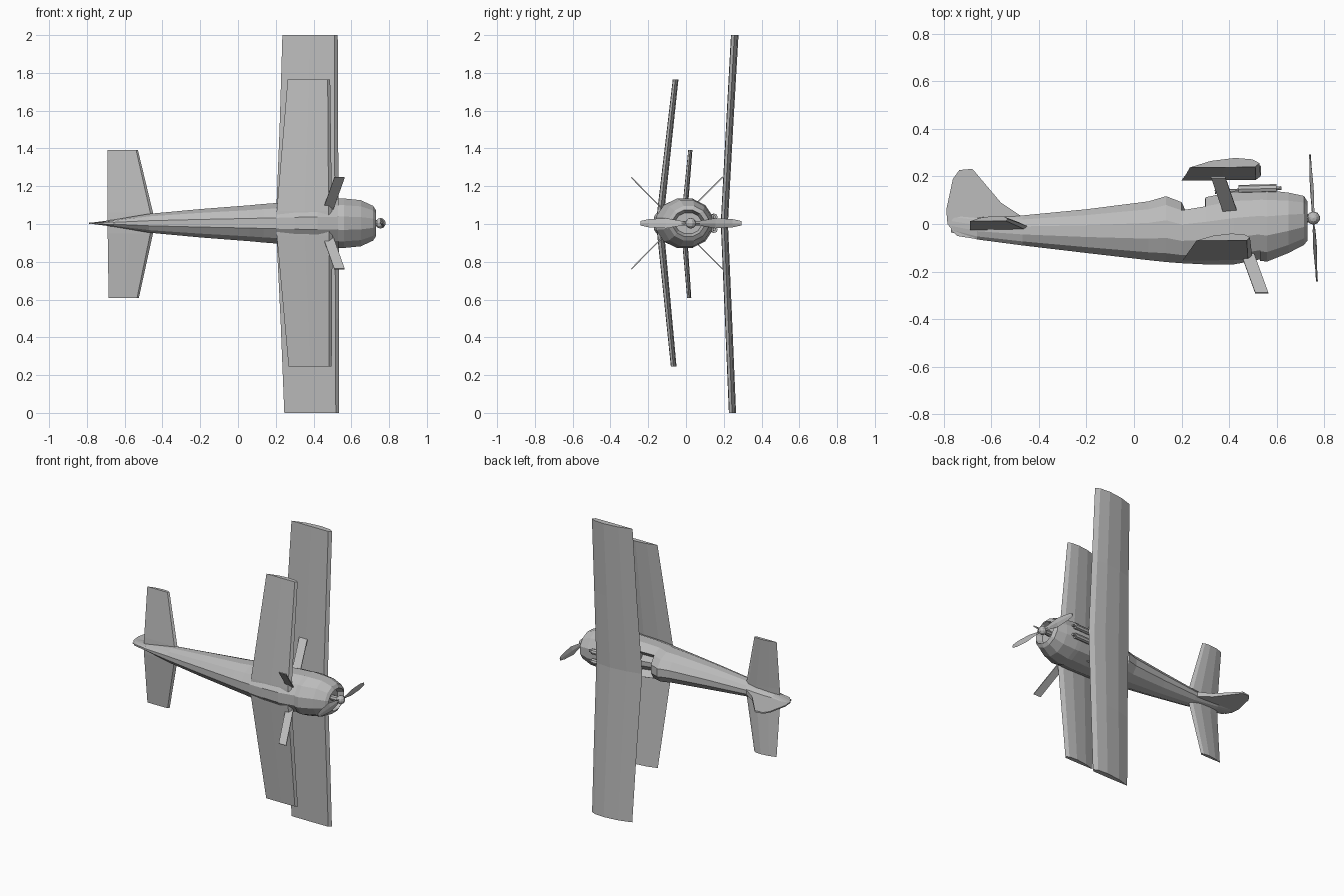
import bpy, bmesh, math
from mathutils import Vector

old = bpy.data.objects.get("Cube")
if old:
    bpy.data.objects.remove(old, do_unlink=True)

grey = bpy.data.materials.new("plain_grey")
grey.use_nodes = True
COLOUR = (0.5, 0.5, 0.5, 1)
grey.diffuse_color = COLOUR
grey.node_tree.nodes["Principled BSDF"].inputs["Base Color"].default_value = COLOUR

MID = 1.004  # height of the aircraft's plane of symmetry


def finish(name, bm):
    bmesh.ops.recalc_face_normals(bm, faces=bm.faces)
    mesh = bpy.data.meshes.new(name)
    bm.to_mesh(mesh)
    bm.free()
    mesh.materials.append(grey)
    obj = bpy.data.objects.new(name, mesh)
    bpy.context.collection.objects.link(obj)
    return obj


def loft(rings):
    """Skin a list of equal-length point rings and cap both ends."""
    bm = bmesh.new()
    rows = [[bm.verts.new(p) for p in ring] for ring in rings]
    n = len(rows[0])
    for a, b in zip(rows, rows[1:]):
        for i in range(n):
            j = (i + 1) % n
            bm.faces.new((a[i], a[j], b[j], b[i]))
    caps = [bm.faces.new(rows[0]), bm.faces.new(rows[-1])]
    bmesh.ops.recalc_face_normals(bm, faces=bm.faces)
    return bm, caps


# Fuselage: twelve-sided sections given as x, belly, deck, half width
def body_ring(x, low, high, half):
    pts = []
    for i in range(12):
        a = math.radians(15 + 30 * i)
        k = 1 / math.cos(math.radians(15))
        y = (low + high) / 2 + (high - low) / 2 * k * math.cos(a)
        pts.append((x, y, MID + half * k * math.sin(a)))
    return pts


stations = [(-.77, -.035, .04, .004), (-.66, -.065, .03, .018),
            (-.47, -.09, .036, .05), (-.2, -.122, .062, .075),
            (.06, -.152, .095, .095), (.135, -.16, .117, .102),
            (.2, -.165, .092, .107), (.3, -.17, .112, .117),
            (.42, -.17, .138, .126), (.535, -.148, .14, .128)]
bm, caps = loft([body_ring(*s) for s in stations])
# Sunken cockpit in the deck
deck = [f for f in bm.faces
        if .2 < f.calc_center_median().x < .3 and f.normal.y > .8]
bmesh.ops.inset_region(bm, faces=deck, thickness=.012, depth=-.05)
finish("fuselage", bm)

# Engine cowling with a recessed intake
cowl = [(.53, -.155, .142, .131), (.56, -.158, .142, .131),
        (.65, -.122, .132, .122), (.715, -.088, .118, .092),
        (.73, -.07, .095, .07)]
bm, caps = loft([body_ring(*s) for s in cowl])
bmesh.ops.inset_region(bm, faces=[caps[1]], thickness=.015)
bmesh.ops.translate(bm, vec=(-.04, 0, 0), verts=caps[1].verts)
finish("cowling", bm)

# Wings and tailplane share one flat-bottomed aerofoil, trailing edge first
AEROFOIL = [(0, 0), (.3, .68), (.65, 1), (.9, .85), (1, .45), (.94, .05), (.5, 0)]


def wing(name, sections):
    """Each section is z, trailing x, leading x, base y, thickness."""
    rings = [[(t + u * (l - t), y + v * h, z) for u, v in AEROFOIL]
             for z, t, l, y, h in sections]
    return finish(name, loft(rings)[0])


wing("upper_wing", [(0, .245, .535, .227, .038), (.5, .225, .535, .206, .038),
                    (MID, .2, .533, .184, .038), (1.5, .22, .53, .211, .038),
                    (2, .235, .528, .238, .04)])
wing("lower_wing", [(.245, .268, .496, -.08, .03), (.94, .205, .5, -.152, .038),
                    (MID, .2, .5, -.157, .038),
                    (1.07, .205, .497, -.152, .038), (1.765, .263, .488, -.07, .03)])
wing("tailplane", [(.608, -.685, -.525, .006, .022), (.95, -.69, -.45, -.024, .03),
                   (MID, -.69, -.44, -.026, .03),
                   (1.06, -.69, -.45, -.022, .03), (1.392, -.69, -.53, .012, .022)])

# Fin and rudder: a thin outline that narrows towards the trailing edge
outline = [(-.47, .03), (-.56, .09), (-.68, .232), (-.735, .227), (-.762, .19),
           (-.79, .06), (-.785, .0), (-.745, -.05), (-.66, -.064)]
rings = []
for side in (-1, 1):
    rings.append([(x, y, MID + side * max(.004, .016 * (x + .79) / .3))
                  for x, y in outline])
finish("fin_and_rudder", loft(rings)[0])


# Flat struts, leaning forward and mirrored about the symmetry plane
def strut(name, top, bottom, chord):
    for label, side in (("left", 1), ("right", -1)):
        bm = bmesh.new()
        corners = []
        for (x, y, out), step in ((top, 0), (top, chord),
                                  (bottom, chord), (bottom, 0)):
            corners.append(bm.verts.new((x + step, y, MID + side * out)))
        bm.faces.new(corners)
        obj = finish(label + "_" + name, bm)
        mod = obj.modifiers.new("thickness", "SOLIDIFY")
        mod.thickness = .006
        mod.offset = 0


strut("cabane_strut", (.325, .195, .245), (.375, .05, .1), .06)
strut("gear_leg", (.45, -.125, .075), (.51, -.29, .243), .055)


# Deck guns: a receiver and a thinner barrel on each side of the centre
def rod(name, start, end, radius, sides=8):
    start, end = Vector(start), Vector(end)
    bm = bmesh.new()
    axis = end - start
    bmesh.ops.create_cone(bm, cap_ends=True, segments=sides, radius1=radius,
                          radius2=radius, depth=axis.length)
    turn = axis.to_track_quat("Z", "Y")
    for v in bm.verts:
        v.co = turn @ v.co + (start + end) / 2
    return finish(name, bm)


for label, side in (("left", 1), ("right", -1)):
    z = MID + side * .033
    rod(label + "_gun_body", (.44, .146, z), (.6, .15, z), .018)
    rod(label + "_gun_barrel", (.34, .135, z), (.62, .151, z), .008)

# Propeller: twisted two-blade loft on a slightly tilted shaft
HUB = Vector((.755, .025, MID))
blade = [(-.267, .012), (-.22, .022), (-.13, .028), (-.05, .014), (0, .01),
         (.05, .014), (.13, .028), (.22, .022), (.268, .012)]
rings = []
for r, half in blade:
    pitch = math.copysign(math.radians(30) * (1 - abs(r) / .3), r)
    centre = HUB + Vector((-.055 * r, r, 0))
    along = Vector((math.sin(pitch), 0, math.cos(pitch)))
    across = Vector((math.cos(pitch), 0, -math.sin(pitch))) * .004
    rings.append([centre + along * half, centre + across,
                  centre - along * half, centre - across])
finish("propeller", loft(rings)[0])

# Spinner and shaft
bm = bmesh.new()
bmesh.ops.create_uvsphere(bm, u_segments=10, v_segments=6, radius=.028)
bmesh.ops.translate(bm, vec=HUB, verts=bm.verts)
finish("spinner", bm)
rod("propeller_shaft", (.68, .02, MID), (.755, .025, MID), .018)
